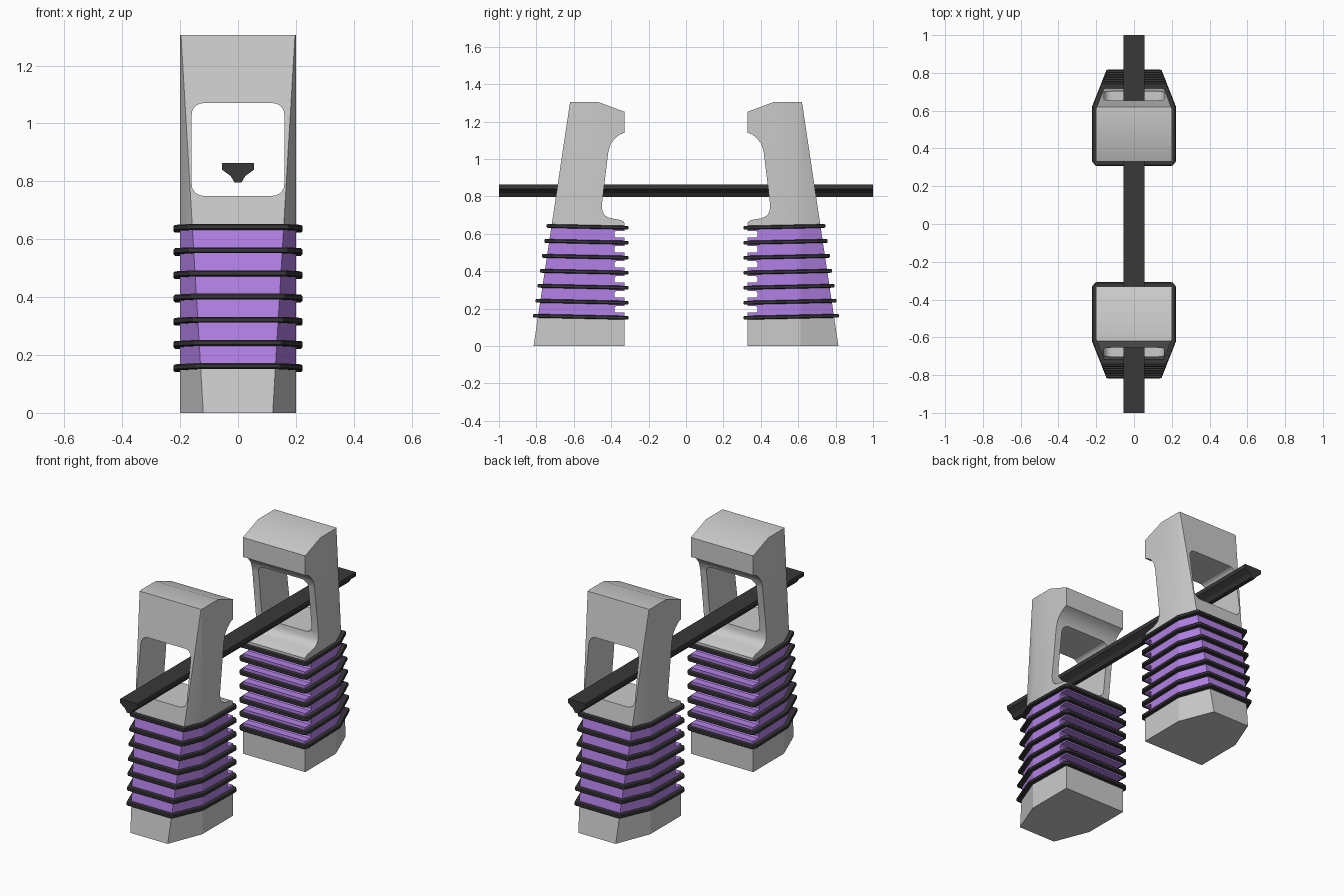
import bpy, bmesh
from mathutils import Vector

if "Cube" in bpy.data.objects:
    bpy.data.objects.remove(bpy.data.objects["Cube"])


def material(name, col):
    m = bpy.data.materials.new(name)
    m.diffuse_color = (*col, 1)
    m.use_nodes = True
    m.node_tree.nodes["Principled BSDF"].inputs["Base Color"].default_value = m.diffuse_color
    return m


PURPLE = material("purple", (0.45, 0.22, 0.8))
DARK = material("dark", (0.04, 0.04, 0.04))
SLOPE = 0.195 / 1.305


def outer_y(z):
    return 0.815 - SLOPE * z


def prism(name, points, offset, mat=None):
    """Extrude a 3D polygon by an offset vector."""
    bm = bmesh.new()
    f = bm.faces.new([bm.verts.new(p) for p in points])
    r = bmesh.ops.extrude_face_region(bm, geom=[f])
    vs = [v for v in r["geom"] if isinstance(v, bmesh.types.BMVert)]
    bmesh.ops.translate(bm, verts=vs, vec=offset)
    bmesh.ops.recalc_face_normals(bm, faces=bm.faces)
    me = bpy.data.meshes.new(name)
    bm.to_mesh(me)
    bm.free()
    ob = bpy.data.objects.new(name, me)
    bpy.context.collection.objects.link(ob)
    if mat:
        me.materials.append(mat)
    return ob


def clipped_body(name, profile, mat=None):
    """Extrude a side profile (y, z) and cut the two outer vertical corners."""
    ob = prism(name, [(-0.2, y, z) for y, z in profile], (0.4, 0, 0), mat)
    bm = bmesh.new()
    bm.from_mesh(ob.data)
    for s in (-1, 1):
        r = bmesh.ops.bisect_plane(
            bm, geom=bm.verts[:] + bm.edges[:] + bm.faces[:], dist=1e-5,
            plane_co=Vector((s * 0.2, 0.612, 0)),
            plane_no=Vector((s * 0.195, 0.077, 0)), clear_outer=True)
        edges = [e for e in r["geom_cut"] if isinstance(e, bmesh.types.BMEdge)]
        bmesh.ops.holes_fill(bm, edges=edges)
    bmesh.ops.recalc_face_normals(bm, faces=bm.faces)
    bm.to_mesh(ob.data)
    bm.free()
    return ob


def mirror_y(ob):
    m = ob.modifiers.new("mirror", "MIRROR")
    m.use_axis = (False, True, False)


def smooth(ob):
    bpy.ops.object.select_all(action="DESELECT")
    ob.select_set(True)
    bpy.context.view_layer.objects.active = ob
    bpy.ops.object.shade_smooth_by_angle(angle=0.5)


# pylon feet
foot = clipped_body("pylon_foot", [(0.33, 0), (outer_y(0), 0),
                                   (outer_y(0.155), 0.155), (0.33, 0.155)])
mirror_y(foot)

# purple cores, notched on the inner face between the rings
ring_z = [0.155 + 0.0803 * i for i in range(7)]
core_profile = [(0.33, 0.635), (outer_y(0.635), 0.635),
                (outer_y(0.155), 0.155), (0.33, 0.155)]
for z in ring_z[:-1]:
    a, b = z + 0.023, z + 0.058
    core_profile += [(0.33, a), (0.375, a), (0.383, a + 0.008),
                     (0.383, b - 0.008), (0.375, b), (0.33, b)]
mirror_y(clipped_body("purple_core", core_profile, PURPLE))

# tower heads with a recessed inner face
tower = clipped_body("pylon_tower", [
    (0.33, 0.635), (outer_y(0.635), 0.635), (0.62, 1.305), (0.47, 1.305),
    (0.33, 1.253), (0.33, 1.14), (0.355, 1.13), (0.38, 1.11), (0.403, 1.08),
    (0.415, 1.04), (0.45, 0.755), (0.447, 0.722), (0.437, 0.702),
    (0.42, 0.69), (0.396, 0.682), (0.35, 0.674), (0.337, 0.668), (0.33, 0.658)])

# rounded window through each tower
cutter = prism("window_cutter", [(-0.16, 0.2, 0.75), (0.16, 0.2, 0.75),
                                 (0.16, 0.2, 1.07), (-0.16, 0.2, 1.07)], (0, 0.8, 0))
bm = bmesh.new()
bm.from_mesh(cutter.data)
edges = [e for e in bm.edges if abs(e.verts[0].co.y - e.verts[1].co.y) > 0.5]
bmesh.ops.bevel(bm, geom=edges, offset=0.04, segments=5, profile=0.5, affect="EDGES")
bm.to_mesh(cutter.data)
bm.free()
cutter.hide_render = True
cutter.hide_set(True)
cut = tower.modifiers.new("window", "BOOLEAN")
cut.operation, cut.solver, cut.object = "DIFFERENCE", "EXACT", cutter
mirror_y(tower)
smooth(tower)

# dark, slightly tilted rings around the cores
for i, z in enumerate(ring_z):
    yo = outer_y(z) + 0.025
    w = 0.222 - 0.395 * (yo - 0.622)
    half = [(0.203, 0.308), (0.222, 0.33), (0.222, 0.622), (w, yo)]
    plan = half + [(-x, y) for x, y in reversed(half)]
    ring = prism(f"dark_ring_{i + 1}",
                 [(x, y, z - 0.01 + 0.022 * (y - 0.5)) for x, y in plan],
                 (0, 0, 0.02), DARK)
    b = ring.modifiers.new("bevel", "BEVEL")
    b.width, b.segments = 0.004, 1
    mirror_y(ring)

# long rail passing through both windows
half = [(0.012, 0.796), (0.025, 0.818), (0.055, 0.84), (0.055, 0.864)]
section = half + [(-x, z) for x, z in reversed(half)]
prism("rail", [(x, -1, z) for x, z in section], (0, 2, 0), DARK)
